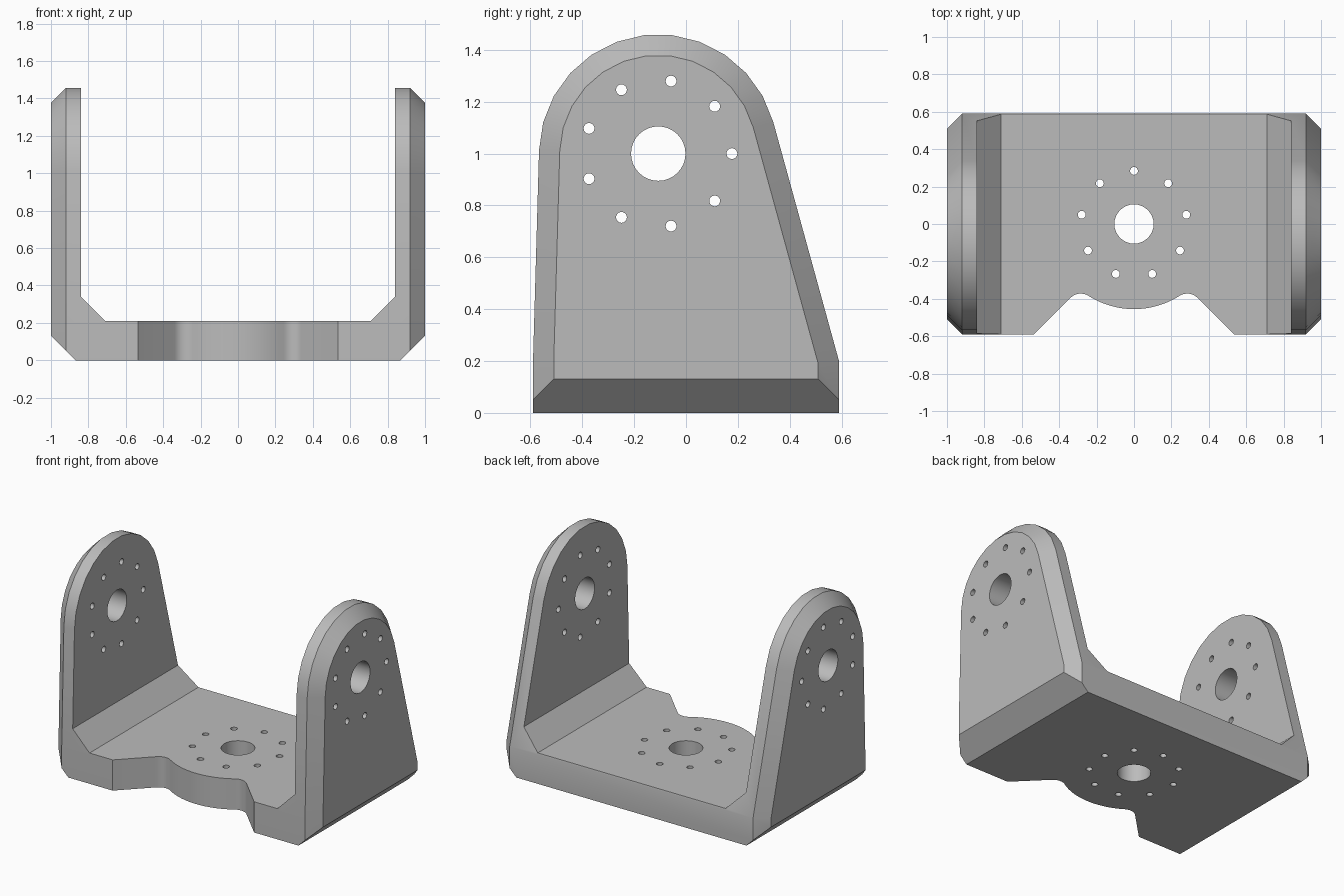
import bpy, bmesh
from math import sin, cos, radians, atan2, acos, hypot, degrees

if "Cube" in bpy.data.objects:
    bpy.data.objects.remove(bpy.data.objects["Cube"], do_unlink=True)

grey = bpy.data.materials.new("bracket grey")
grey.use_nodes = True
colour = (0.5, 0.5, 0.5, 1)
grey.diffuse_color = colour
grey.node_tree.nodes["Principled BSDF"].inputs["Base Color"].default_value = colour

PIVOT_Y, PIVOT_Z = -0.107, 1.0
HALF_DEPTH = 0.59


def arc(cx, cy, r, start, end, steps):
    """Points on an arc, angles in degrees."""
    angles = [radians(start + (end - start) * i / steps) for i in range(steps + 1)]
    return [(cx + r * cos(a), cy + r * sin(a)) for a in angles]


def add_loft(bm, rings):
    """Closed solid through matching rings of 3D points."""
    loops = [[bm.verts.new(p) for p in ring] for ring in rings]
    n = len(loops[0])
    for a, b in zip(loops, loops[1:]):
        for i in range(n):
            j = (i + 1) % n
            bm.faces.new((a[i], a[j], b[j], b[i]))
    bm.faces.new(loops[0][::-1])
    bm.faces.new(loops[-1])


def make_object(name, solids):
    bm = bmesh.new()
    for rings in solids:
        add_loft(bm, rings)
    bmesh.ops.recalc_face_normals(bm, faces=bm.faces)
    mesh = bpy.data.meshes.new(name)
    bm.to_mesh(mesh)
    bm.free()
    mesh.materials.append(grey)
    obj = bpy.data.objects.new(name, mesh)
    bpy.context.collection.objects.link(obj)
    return obj


def along_x(points, x):
    return [(x, y, z) for y, z in points]


def along_z(points, z):
    return [(x, y, z) for x, y in points]


def side_outline(inset):
    """Rounded arm outline in y and z, tangent to its straight flanks."""
    r, half = 0.46 - inset, HALF_DEPTH - inset

    def tangent(y, z, sign):
        dy, dz = y - PIVOT_Y, z - PIVOT_Z
        return degrees(atan2(dz, dy) + sign * acos(r / hypot(dy, dz)))

    back = (half, 0.2 - 0.135 * inset)
    front = (-half, 0.2)
    top = arc(PIVOT_Y, PIVOT_Z, r, tangent(*back, 1), tangent(*front, -1) + 360, 12)
    return [(-half, -0.2), (half, -0.2), back] + top + [front]


def bolt_circle(cx, cy, start):
    """Centre bore and nine surrounding small holes."""
    holes = [arc(cx, cy, 0.105, 0, 348.75, 31)]
    for hx, hy in arc(cx, cy, 0.284, start, start + 320, 8):
        holes.append(arc(hx, hy, 0.021, 0, 337.5, 15))
    return holes


def combine(target, cutter, operation):
    mod = target.modifiers.new("cut", 'BOOLEAN')
    mod.object, mod.operation, mod.solver = cutter, operation, 'EXACT'
    bpy.context.view_layer.objects.active = target
    bpy.ops.object.modifier_apply(modifier=mod.name)
    bpy.data.objects.remove(cutter, do_unlink=True)


# Side outline swept across, bevelled at both outer ends
full, small = side_outline(0), side_outline(0.08)
bracket = make_object("u_bracket", [[
    along_x(small, -1), along_x(full, -0.92), along_x(full, 0.92), along_x(small, 1)]])

# U-shaped front section with chamfered corners
half_u = [(0.87, 0), (1.1, 0.23), (1.1, 1.7), (0.84, 1.7), (0.84, 0.34), (0.71, 0.21)]
u_shape = half_u + [(-x, z) for x, z in reversed(half_u)]
section = make_object("u_section", [[[(x, y, z) for x, z in u_shape] for y in (-0.8, 0.8)]])
combine(bracket, section, 'INTERSECT')

# Front notch: slanted sides, rounded shoulders, shallow central bulge
shoulder = arc(0.285, -0.449, 0.077, 45, 122.4, 8)
bulge = arc(0, 0, 0.455, -57.6, -122.4, 16)[1:-1]
right_edge = [(0.745, -0.8)] + shoulder
notch = right_edge + bulge + [(-x, y) for x, y in reversed(right_edge)]
combine(bracket, make_object("notch_cutter", [[along_z(notch, -0.1), along_z(notch, 0.3)]]),
        'DIFFERENCE')

# Bolt circles through the base and through both arms
base_holes = [[along_z(h, -0.1), along_z(h, 0.3)] for h in bolt_circle(0, 0, 90)]
arm_holes = [[along_x(h, -1.2), along_x(h, 1.2)] for h in bolt_circle(PIVOT_Y, PIVOT_Z, 0)]
combine(bracket, make_object("hole_cutter", base_holes + arm_holes), 'DIFFERENCE')

# Smooth curves, keep chamfers crisp
bpy.ops.object.select_all(action='DESELECT')
bracket.select_set(True)
bpy.context.view_layer.objects.active = bracket
bpy.ops.object.shade_smooth_by_angle(angle=radians(25))
